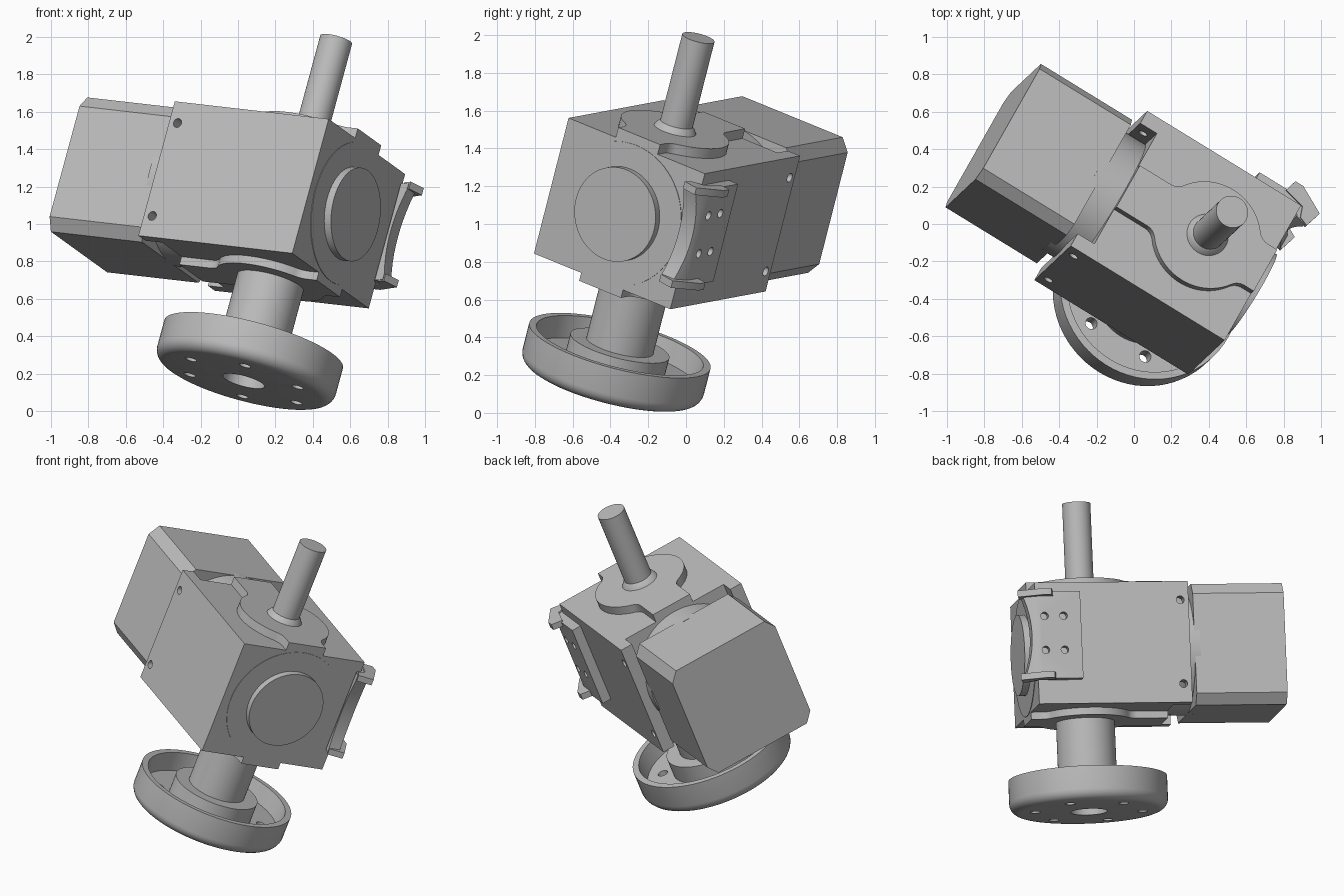
import bpy, bmesh
from math import cos, sin, pi, radians, sqrt, atan2
from mathutils import Matrix, Vector

cube = bpy.data.objects.get("Cube")
if cube:
    bpy.data.objects.remove(cube, do_unlink=True)

# One grey finish for every part
grey = bpy.data.materials.new("cast_grey")
grey.use_nodes = True
COLOUR = (0.5, 0.5, 0.5, 1)
grey.diffuse_color = COLOUR
grey.node_tree.nodes["Principled BSDF"].inputs["Base Color"].default_value = COLOUR

# Tilted machine frame: motor axis, side axis, shaft axis; origin under the flange
W = Vector((0.254, 0.239, 0.937)).normalized()
U = Vector((0.846, -0.522, -0.104))
U = (U - U.dot(W) * W).normalized()
V = W.cross(U)
FRAME = Matrix.Translation((0.03, -0.40, 0.16)) @ Matrix((U, V, W)).transposed().to_4x4()
MID, HALF = 0.993, 0.383
TOP, BOTTOM = MID + HALF, MID - HALF
ALONG_U = Matrix.Rotation(pi / 2, 4, 'Y')
ALONG_V = Matrix.Rotation(pi / 2, 4, 'X')


def finish(bm, name):
    bmesh.ops.remove_doubles(bm, verts=bm.verts, dist=1e-5)
    bmesh.ops.recalc_face_normals(bm, faces=bm.faces)
    mesh = bpy.data.meshes.new(name)
    bm.to_mesh(mesh)
    bm.free()
    mesh.materials.append(grey)
    mesh.shade_smooth()
    mesh.set_sharp_from_angle(angle=radians(30))
    obj = bpy.data.objects.new(name, mesh)
    bpy.context.collection.objects.link(obj)
    obj.matrix_world = FRAME
    return obj


def box(name, lo, hi):
    lo, hi = Vector(lo), Vector(hi)
    bm = bmesh.new()
    m = Matrix.Translation((lo + hi) / 2) @ Matrix.Diagonal((hi - lo).to_4d())
    m[3][3] = 1
    bmesh.ops.create_cube(bm, size=1, matrix=m)
    return finish(bm, name)


def rods(name, centres, radius, length, turn=Matrix(), sides=24):
    bm = bmesh.new()
    for c in centres:
        bmesh.ops.create_cone(bm, cap_ends=True, segments=sides, radius1=radius, radius2=radius,
                              depth=length, matrix=Matrix.Translation(c) @ turn)
    return finish(bm, name)


def prism(name, outline, start, offset):
    bm = bmesh.new()
    face = bm.faces.new([bm.verts.new(Vector(p) + Vector(start)) for p in outline])
    ext = bmesh.ops.extrude_face_region(bm, geom=[face])
    bmesh.ops.translate(bm, vec=offset, verts=[g for g in ext["geom"] if isinstance(g, bmesh.types.BMVert)])
    return finish(bm, name)


def lathe(name, profile, steps=72):
    bm = bmesh.new()
    verts = [bm.verts.new((r, 0, w)) for r, w in profile]
    edges = [bm.edges.new(pair) for pair in zip(verts, verts[1:])]
    bmesh.ops.spin(bm, geom=verts + edges, cent=(0, 0, 0), axis=(0, 0, 1), angle=2 * pi, steps=steps)
    return finish(bm, name)


def cut(obj, cutter):
    mod = obj.modifiers.new("cut", 'BOOLEAN')
    mod.object, mod.operation, mod.solver = cutter, 'DIFFERENCE', 'EXACT'
    cutter.hide_render = True
    bpy.context.view_layer.update()
    result = bpy.data.meshes.new_from_object(obj.evaluated_get(bpy.context.evaluated_depsgraph_get()))
    obj.modifiers.clear()
    obj.data = result
    obj.data.set_sharp_from_angle(angle=radians(30))
    bpy.data.objects.remove(cutter, do_unlink=True)


# Gearbox housing, with side cheeks reaching towards the motor
box("gearbox_housing", (-0.5, -0.44, BOTTOM), (0.365, 0.44, TOP))
for side, name in ((-1, "front_cheek"), (1, "rear_cheek")):
    inner, outer = sorted((side * 0.36, side * 0.44))
    cheek = box(name, (-0.605, inner, BOTTOM), (-0.5, outer, TOP))
    holes = [(-0.553, side * 0.4, MID + s * 0.265) for s in (-1, 1)]
    cut(cheek, rods("cheek_holes", holes, 0.025, 0.3, ALONG_V))


# Raised strip with a round pad, blended by fillets
def pad_outline(radius=0.295, half=0.135, fillet=0.08, n=10):
    vc = half + fillet
    uc = sqrt((radius + fillet) ** 2 - vc ** 2)
    a = atan2(vc, uc)
    arc = [a + (pi - 2 * a) * i / (2 * n) for i in range(2 * n + 1)]
    blend = [-pi / 2 - (pi / 2 - a) * i / n for i in range(n)]
    right = [(uc + fillet * cos(t), vc + fillet * sin(t)) for t in blend]
    left = [(-u, v) for u, v in reversed(right)]
    upper = [(0.365, half)] + right + [(radius * cos(t), radius * sin(t)) for t in arc] + left + [(-0.5, half)]
    return [(u, v, 0) for u, v in upper] + [(u, -v, 0) for u, v in reversed(upper)]


prism("top_pad", pad_outline(), (0, 0, TOP), (0, 0, 0.055))
prism("bottom_pad", pad_outline(), (0, 0, BOTTOM), (0, 0, -0.045))

# End cover and its boss
rods("end_cover", [(0.355, 0, MID)], 0.385, 0.026, ALONG_U, 72)
rods("end_boss", [(0.38, 0, MID)], 0.252, 0.06, ALONG_U, 64)

# Motor with chamfered long edges, and the round neck joining it
corner = [(0.376, 0.315), (0.324, HALF)]
half_ring = corner + [(-v, w) for v, w in reversed(corner)]
ring = half_ring + [(-v, -w) for v, w in half_ring]
prism("motor", [(0, v, MID + w) for v, w in ring], (-1.22, 0, 0), (0.575, 0, 0))
rods("motor_neck", [(-0.58, 0, MID)], 0.385, 0.2, ALONG_U, 72)

# Upper shaft with a small collar
lathe("upper_shaft", [(0, 1.948), (0.088, 1.948), (0.088, 1.465), (0.1, 1.455),
                      (0.115, 1.43), (0.115, 1.38), (0, 1.38)], 48)

# Output column and dished flange, bored from below
lathe("output_column", [(0, 0.62), (0.183, 0.62), (0.183, 0.2), (0.115, 0.2),
                        (0.115, 0.45), (0, 0.45)], 56)
fillet = [(0.43 + 0.065 * sin(t), 0.065 - 0.065 * cos(t)) for t in (i * pi / 12 for i in range(7))]
flange = lathe("flange", [(0.115, 0)] + fillet + [(0.495, 0.21), (0.455, 0.21), (0.44, 0.09),
                          (0.27, 0.09), (0.27, 0.21), (0.115, 0.21), (0.115, 0)])
spots = [(0.34 * cos(i * pi / 3), 0.34 * sin(i * pi / 3), 0.05) for i in range(6)]
cut(flange, rods("bolt_holes", spots, 0.032, 0.3))

# Side bracket: wrapped plate with a hollowed edge, four holes and two lips
plate_shape = [(0.09, 0.43), (0.09, 0.5), (0.36, 0.5), (0.46, 0.45), (0.44, 0.38), (0.38, 0.40), (0.36, 0.43)]
bracket = prism("side_bracket", [(u, v, 0) for u, v in plate_shape], (0, 0, 0.76), (0, 0, 0.55))
cut(bracket, rods("edge_hollow", [(1.12, 0.45, 1.035)], 0.72, 0.4, ALONG_V, 96))
grid = [(u, 0.5, w) for u in (0.2, 0.32) for w in (0.94, 1.155)]
cut(bracket, rods("bracket_holes", grid, 0.024, 0.1, ALONG_V))
lip_shape = [(0.26, 0.49), (0.28, 0.56), (0.33, 0.56), (0.48, 0.475), (0.45, 0.38), (0.40, 0.40), (0.38, 0.46)]
for name, w in (("lower_lip", 0.755), ("upper_lip", 1.28)):
    prism(name, [(u, v, 0) for u, v in lip_shape], (0, 0, w), (0, 0, 0.04))
